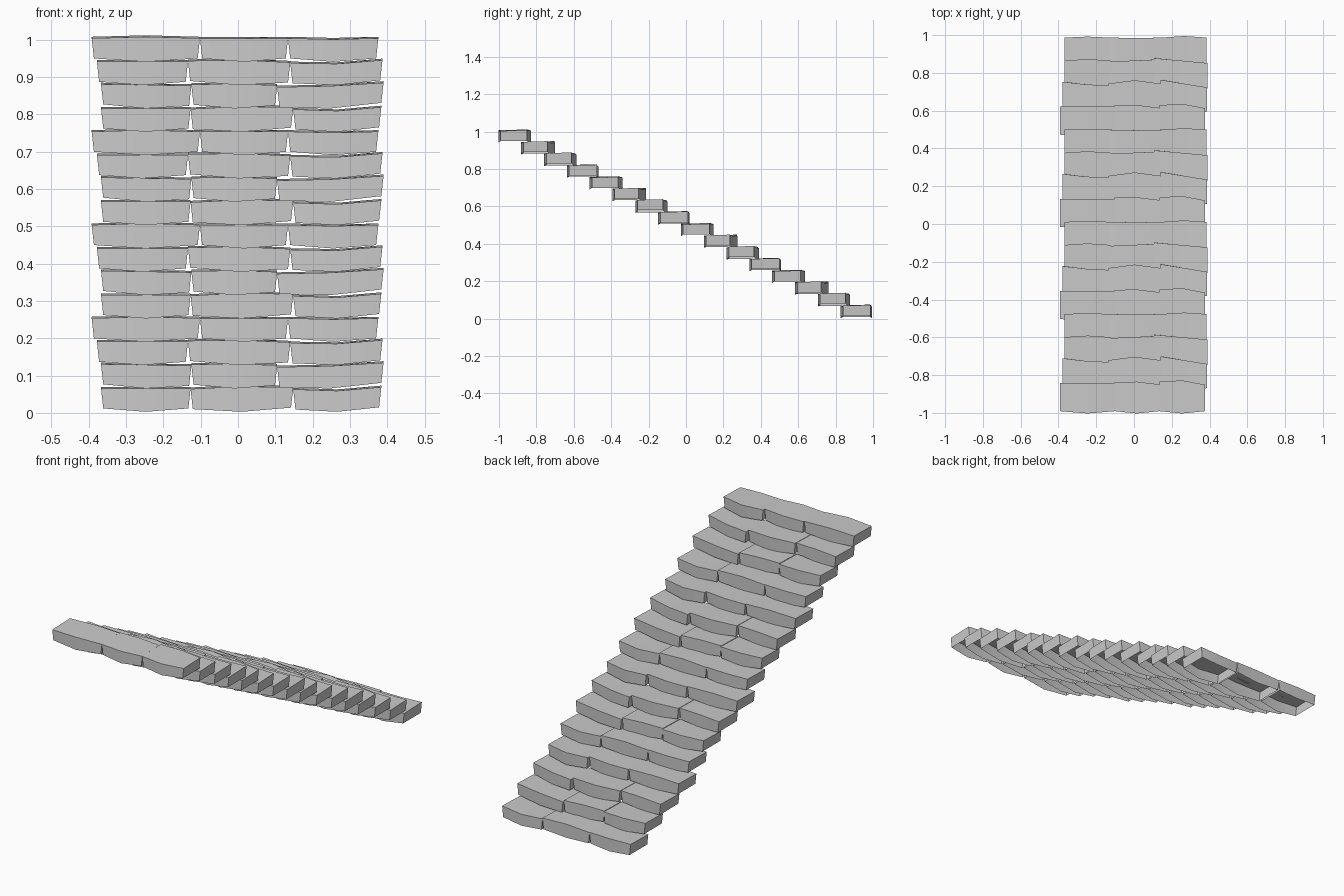
import bpy
import bmesh
import math

default_cube = bpy.data.objects.get("Cube")
if default_cube:
    bpy.data.objects.remove(default_cube, do_unlink=True)

# Single pale stone colour
stone_grey = bpy.data.materials.new("stone_grey")
stone_grey.use_nodes = True
colour = (0.6, 0.6, 0.6, 1)
stone_grey.diffuse_color = colour
stone_grey.node_tree.nodes["Principled BSDF"].inputs["Base Color"].default_value = colour

STEP_COUNT = 16
RISE = 0.0625
RUN = 0.122
DEPTH = 0.148
MILLI = 0.001

# Four course patterns, three stones each, in thousandths:
# left edge, right edge, crown of top, sideways tilt, back bulge, back skew
COURSES = [
    [(-392, -102, 4, 0, 0, 0), (-102, 134, 0, 0, 8, -6), (134, 376, -3, 0, 15, -8)],
    [(-378, -134, 0, 0, -4, -10), (-134, 140, 4, -2, 18, 0), (140, 387, -6, 4, 0, -20)],
    [(-367, -125, 0, -2, 8, 0), (-125, 105, 3, -1, 0, 5), (105, 390, -3, 6, 0, -13)],
    [(-367, -127, 0, 0, 5, 0), (-127, 148, 5, 2, -3, 0), (148, 384, -7, 3, 8, 0)],
]
SIDES = ["right", "middle", "left"]


def add_stone(name, pattern, base_z, back_y):
    """Hewn tread stone: bent top and four walls, hollow below."""
    left, right, crown, tilt, bulge, skew = [value * MILLI for value in pattern]
    middle, half = (left + right) / 2, (right - left) / 2
    mesh = bpy.data.meshes.new(name)
    bm = bmesh.new()
    rings = {"front_low": [], "front_top": [], "back_top": [], "back_low": []}
    for u in (-1, 0, 1):
        mid = 1 - abs(u)
        x = middle + half * u
        low_x = middle + (half - 0.006) * u
        top_z = base_z + 0.066 + tilt * u + crown * mid
        low_z = base_z + 0.012 + tilt * u - 0.009 * mid
        front = back_y - DEPTH - 0.012 * mid
        back = back_y + skew * u + bulge * mid
        rings["front_low"].append(bm.verts.new((low_x, front, low_z)))
        rings["front_top"].append(bm.verts.new((x, front, top_z)))
        rings["back_top"].append(bm.verts.new((x, back, top_z + 0.004)))
        rings["back_low"].append(bm.verts.new((low_x, back, low_z)))
    loops = list(rings.values())
    for lower, upper in zip(loops, loops[1:]):
        for k in range(2):
            bm.faces.new((lower[k], lower[k + 1], upper[k + 1], upper[k]))
    for end in (0, -1):
        bm.faces.new([loop[end] for loop in loops])
    bmesh.ops.recalc_face_normals(bm, faces=bm.faces)
    bm.to_mesh(mesh)
    bm.free()
    mesh.materials.append(stone_grey)
    stone = bpy.data.objects.new(name, mesh)
    bpy.context.collection.objects.link(stone)
    return stone


# Flight of steps descending towards the back
stones = []
for i in range(STEP_COUNT):
    base_z = (STEP_COUNT - 1 - i) * RISE
    back_y = -0.843 + i * RUN
    for side, pattern in zip(SIDES, COURSES[i % len(COURSES)]):
        stones.append(add_stone(f"step_{i + 1}_{side}_stone", pattern, base_z, back_y))

# Soft shading over each bent face, crisp at the corners
bpy.ops.object.select_all(action="DESELECT")
for stone in stones:
    stone.select_set(True)
bpy.context.view_layer.objects.active = stones[0]
bpy.ops.object.shade_smooth_by_angle(angle=math.radians(35))
